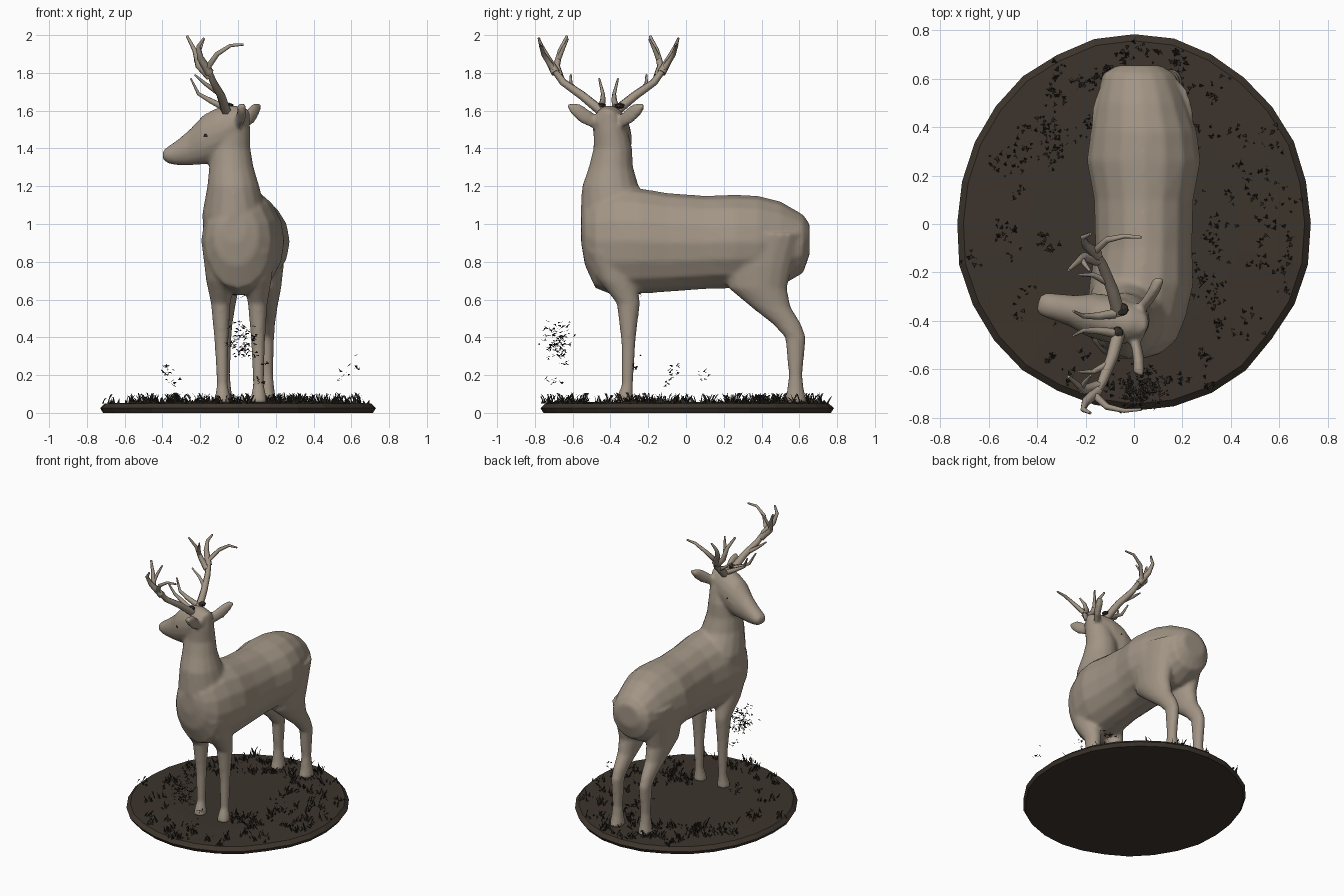
import bpy, bmesh, math, random
from mathutils import Vector as V

random.seed(4)
if "Cube" in bpy.data.objects:
    bpy.data.objects.remove(bpy.data.objects["Cube"])


def material(name, rgb):
    m = bpy.data.materials.new(name)
    m.use_nodes = True
    m.diffuse_color = (*rgb, 1)
    m.node_tree.nodes["Principled BSDF"].inputs["Base Color"].default_value = (*rgb, 1)
    return m


HIDE = material("tan hide", (0.36, 0.30, 0.235))
SOIL = material("dark soil", (0.046, 0.035, 0.026))
LEAF = material("dry leaves", (0.026, 0.022, 0.017))
DARK = material("eye and nose brown", (0.035, 0.028, 0.022))


def add_object(name, bm, mat):
    bmesh.ops.recalc_face_normals(bm, faces=bm.faces)
    me = bpy.data.meshes.new(name)
    bm.to_mesh(me)
    bm.free()
    me.materials.append(mat)
    ob = bpy.data.objects.new(name, me)
    bpy.context.collection.objects.link(ob)
    return ob


def loft(bm, side, up, rings, n=16):
    """Closed skin through elliptical rings of (centre, half width, half height)."""
    loops = []
    for c, w, h in rings:
        angles = [math.tau * i / n for i in range(n)]
        loops.append([bm.verts.new(V(c) + side * w * math.cos(t) + up * h * math.sin(t))
                      for t in angles])
    for a, b in zip(loops, loops[1:]):
        for i in range(n):
            j = (i + 1) % n
            bm.faces.new((a[i], a[j], b[j], b[i]))
    bm.faces.new(loops[0])
    bm.faces.new(loops[-1])


X, Y, Z = V((1, 0, 0)), V((0, 1, 0)), V((0, 0, 1))
ACROSS, ALONG = V((0.21, 0.98, 0)), V((-0.98, 0.21, 0))  # turned head axes
deer = bmesh.new()

# Trunk: y, centre x, half width, top, bottom
trunk = [(.655, .02, .09, 1.0, .84), (.62, .02, .15, 1.05, .74), (.5, .03, .19, 1.12, .67),
         (.38, .04, .22, 1.15, .66), (.26, .04, .235, 1.155, .66), (.1, .04, .205, 1.15, .655),
         (-.1, .04, .2, 1.165, .64), (-.25, .03, .215, 1.19, .63), (-.38, .01, .205, 1.2, .62),
         (-.48, 0, .175, 1.16, .66), (-.535, -.01, .12, 1.1, .78), (-.555, -.02, .06, 1.05, .9)]
loft(deer, X, Z, [((x, y, (t + b) / 2), w, (t - b) / 2) for y, x, w, t, b in trunk])

# Neck: z, centre x, half width, front y, back y
neck = [(.9, 0, .18, -.54, -.15), (1.05, -.02, .17, -.56, -.15), (1.2, -.025, .138, -.55, -.25),
        (1.3, -.035, .118, -.515, -.28), (1.4, -.04, .106, -.49, -.285),
        (1.5, -.03, .095, -.49, -.31), (1.6, 0, .06, -.46, -.36)]
loft(deer, X, Y, [((x, (f + b) / 2, z), w, (b - f) / 2) for z, x, w, f, b in neck])

# Head: x, top, bottom, half width
head = [(.05, 1.61, 1.5, .05), (-.02, 1.63, 1.4, .088), (-.1, 1.62, 1.34, .098),
        (-.18, 1.58, 1.315, .09), (-.25, 1.505, 1.31, .066), (-.32, 1.445, 1.31, .056),
        (-.37, 1.41, 1.32, .05), (-.395, 1.39, 1.34, .034)]


def head_y(x):
    return -.42 + (.03 - x) * .22


loft(deer, ACROSS, Z, [((x, head_y(x), (t + b) / 2), w, (t - b) / 2) for x, t, b, w in head])

# Ears: distance out, shift back, z, half height
for s in (-1, 1):
    rings = [(V((0, -.41, z)) + ACROSS * d * s - ALONG * k, .025, h)
             for d, k, z, h in [(.05, .0, 1.53, .03), (.09, .03, 1.555, .045),
                                (.14, .05, 1.585, .05), (.185, .06, 1.61, .033),
                                (.205, .06, 1.625, .012)]]
    loft(deer, ALONG, Z, rings, 10)

# Legs: z, y, half width, half depth
fore = [(.85, -.4, .09, .12), (.7, -.36, .075, .1), (.58, -.305, .052, .062),
        (.42, -.305, .04, .042), (.35, -.305, .036, .036), (.15, -.31, .029, .03),
        (.1, -.32, .038, .04), (.05, -.325, .046, .05)]
hind = [(.95, .42, .1, .19), (.78, .38, .095, .185), (.66, .38, .08, .155), (.56, .45, .06, .105),
        (.47, .535, .046, .075), (.4, .58, .04, .055), (.2, .58, .033, .036),
        (.12, .58, .04, .045), (.05, .58, .05, .062)]
for profile, top_x, foot_x in ((fore, -.1, -.08), (fore, .1, .11),
                               (hind, -.075, -.075), (hind, .145, .155)):
    loft(deer, X, Y, [((foot_x + (top_x - foot_x) * z, y, z), w, d) for z, y, w, d in profile])

# Blend all the forms into one soft skin
body = add_object("deer_body", deer, HIDE)
remesh = body.modifiers.new("blend", 'REMESH')
remesh.mode = 'VOXEL'
remesh.voxel_size = .012
remesh.use_smooth_shade = True
soften = body.modifiers.new("soften", 'SMOOTH')
soften.factor = .5
soften.iterations = 5

# Antlers: branches of (x, outward, z), with start and end thickness
branches = [
    ([(-.06, .03, 1.59), (-.09, .14, 1.68), (-.13, .24, 1.75), (-.16, .3, 1.83),
      (-.11, .345, 1.9), (-.04, .36, 1.945), (.03, .355, 1.95)], .028, .006),
    ([(-.15, .28, 1.8), (-.2, .325, 1.88), (-.21, .355, 1.94), (-.18, .37, 1.985)], .024, .006),
    ([(-.15, .26, 1.78), (-.21, .275, 1.84), (-.23, .255, 1.92), (-.27, .22, 1.995)], .024, .007),
    ([(-.22, .27, 1.86), (-.2, .24, 1.93), (-.18, .215, 1.98)], .014, .005),
    ([(-.08, .04, 1.62), (-.15, .03, 1.655), (-.21, .03, 1.69), (-.25, .05, 1.77)], .02, .005),
    ([(-.11, .17, 1.7), (-.17, .2, 1.74), (-.23, .2, 1.79)], .016, .005),
]
for s, side_name in ((1, "left"), (-1, "right")):
    cu = bpy.data.curves.new(side_name + "_antler", 'CURVE')
    cu.dimensions = '3D'
    cu.bevel_depth = 1
    cu.bevel_resolution = 1
    cu.use_fill_caps = True
    for pts, r0, r1 in branches:
        sp = cu.splines.new('POLY')
        sp.points.add(len(pts) - 1)
        for i, (x, d, z) in enumerate(pts):
            sp.points[i].co = (x, -.41 + s * d, z, 1)
            sp.points[i].radius = r0 + (r1 - r0) * i / (len(pts) - 1)
    cu.materials.append(HIDE)
    bpy.context.collection.objects.link(bpy.data.objects.new(side_name + "_antler", cu))

# Eyes, nose and antler burrs
for name, f, lat, z, size in (("eye", .185, .083, 1.468, (.018, .012, .014)),
                              ("nostril", .405, .022, 1.372, (.014, .014, .014)),
                              ("antler_burr", .09, .05, 1.625, (.028, .03, .018))):
    for s in (-1, 1):
        bm = bmesh.new()
        bmesh.ops.create_icosphere(bm, subdivisions=1, radius=1)
        centre = V((.03, -.42, z)) + ALONG * f + ACROSS * lat * s
        for v in bm.verts:
            v.co = centre + ALONG * v.co.x * size[0] + ACROSS * v.co.y * size[1] + Z * v.co.z * size[2]
        add_object(("left_" if s < 0 else "right_") + name, bm, DARK)

# Ground disc with a slightly uneven rim
ground = bmesh.new()
rim = [1 + random.uniform(-.012, .008) for _ in range(28)]
levels = []
for scale, z in ((.98, 0), (1, .025), (.965, .05), (.6, .058)):
    levels.append([ground.verts.new((.735 * scale * k * math.cos(math.tau * i / 28),
                                     .005 + .775 * scale * k * math.sin(math.tau * i / 28), z))
                   for i, k in enumerate(rim)])
for a, b in zip(levels, levels[1:]):
    for i in range(28):
        ground.faces.new((a[i], a[i - 1], b[i - 1], b[i]))
ground.faces.new(levels[0])
ground.faces.new(levels[-1])
add_object("ground", ground, SOIL)


# Leaf litter: crumpled three-cornered blades
def blade(bm, centre, size, lift):
    t = random.uniform(0, math.tau)
    out = V((math.cos(t), math.sin(t), 0)) * size
    wide = V((-out.y, out.x, 0)) * .35
    base = [bm.verts.new(centre + o) for o in (-wide, wide)]
    tip = bm.verts.new(centre + out + Z * lift)
    fold = bm.verts.new(centre + out * .5 + Z * lift * random.uniform(.5, 1) + wide * .4)
    bm.faces.new((base[0], base[1], fold))
    bm.faces.new((base[1], tip, fold))


litter = bmesh.new()
sectors = [(-60, 60, .35, .93, 48), (60, 165, .55, .95, 55), (165, 260, .6, .95, 12),
           (-105, -60, .75, .95, 12)]
for a0, a1, r0, r1, count in sectors:
    for _ in range(count):
        t = math.radians(random.uniform(a0, a1))
        r = random.uniform(r0, r1)
        hub = V((.73 * r * math.cos(t), .77 * r * math.sin(t), .05))
        for _ in range(6):
            jitter = V((random.gauss(0, .02), random.gauss(0, .02), 0))
            blade(litter, hub + jitter, random.uniform(.015, .035), random.uniform(.01, .06))
add_object("leaf_litter", litter, LEAF)

# Drifting leaves: centre, spread, count
drift = bmesh.new()
for c, spread, count in (((.02, -.68, .38), (.035, .033, .042), 120),
                         ((.1, -.67, .3), (.03, .02, .02), 8),
                         ((.12, -.7, .17), (.015, .03, .012), 14),
                         ((.14, -.64, .25), (.015, .015, .012), 8),
                         ((-.37, -.06, .225), (.015, .02, .015), 14),
                         ((-.33, -.1, .16), (.02, .02, .012), 8),
                         ((.62, -.27, .25), (.012, .015, .02), 8),
                         ((.55, .1, .2), (.02, .02, .015), 8),
                         ((0, -.255, .635), (.04, .012, .008), 30)):
    for _ in range(count):
        offset = V([random.gauss(0, k) for k in spread])
        blade(drift, V(c) + offset, random.uniform(.015, .03), random.uniform(-.02, .02))
add_object("drifting_leaves", drift, LEAF)
